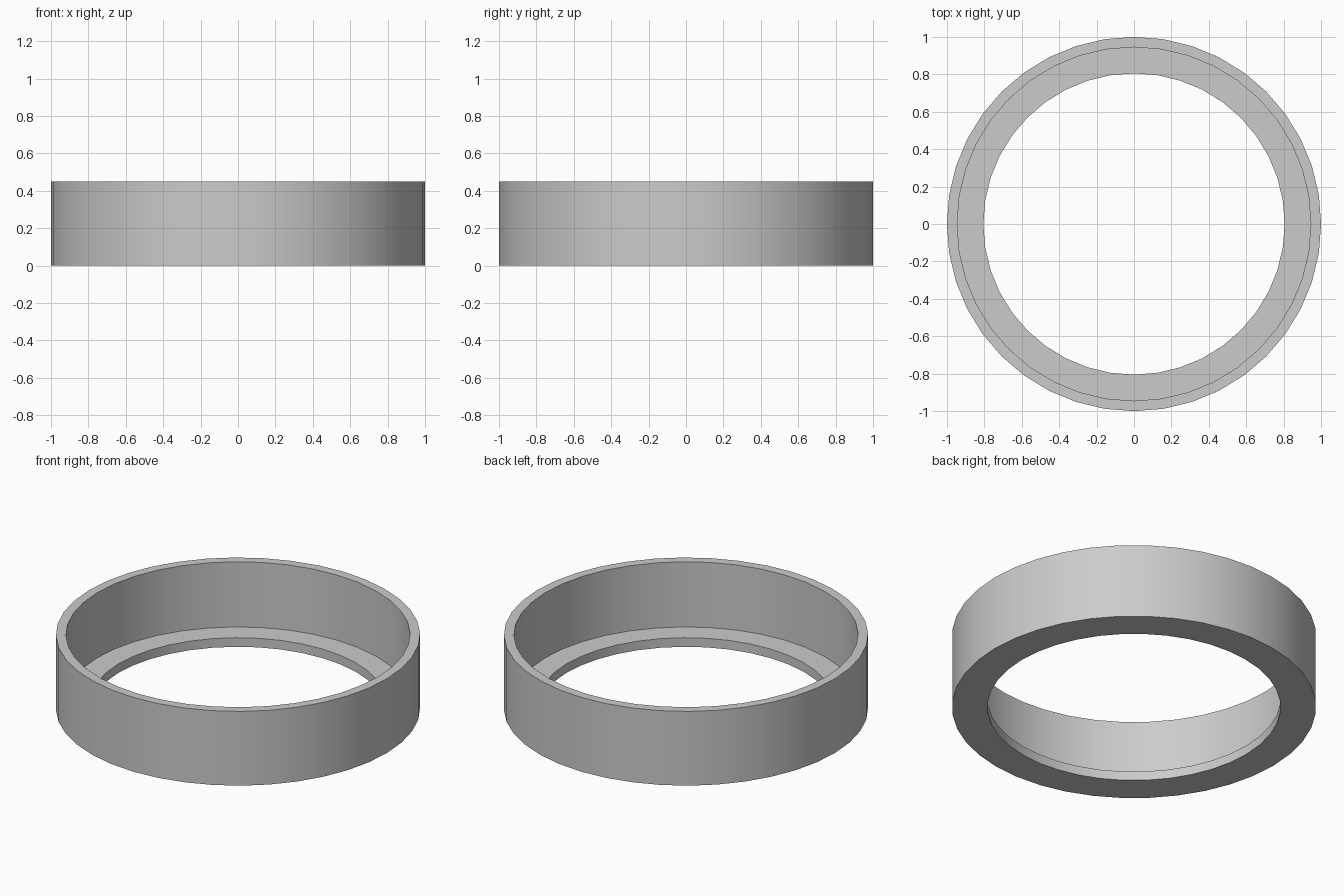
import bpy
import bmesh
from math import radians, tau
from mathutils import Matrix, Vector

SEGMENTS = 40

cube = bpy.data.objects.get("Cube")
if cube:
    bpy.data.objects.remove(cube, do_unlink=True)

# Plain grey material
grey = bpy.data.materials.new("plain_grey")
grey.use_nodes = True
grey.diffuse_color = (0.6, 0.6, 0.6, 1)
grey.node_tree.nodes["Principled BSDF"].inputs["Base Color"].default_value = grey.diffuse_color

# Cross-section of the ring as radius and height: tall wall with a thin inner lip
profile = [(0.805, 0), (1, 0), (1, 0.45), (0.945, 0.45), (0.945, 0.055), (0.805, 0.055)]

# Revolve the closed cross-section around the vertical axis
bm = bmesh.new()
rings = []
for i in range(SEGMENTS):
    turn = Matrix.Rotation(tau * i / SEGMENTS, 3, "Z")
    rings.append([bm.verts.new(turn @ Vector((r, 0, z))) for r, z in profile])
for i, ring in enumerate(rings):
    following = rings[(i + 1) % SEGMENTS]
    for j in range(len(profile)):
        k = (j + 1) % len(profile)
        bm.faces.new((ring[j], following[j], following[k], ring[k]))
bmesh.ops.recalc_face_normals(bm, faces=bm.faces)

mesh = bpy.data.meshes.new("lipped_ring")
bm.to_mesh(mesh)
bm.free()
mesh.materials.append(grey)
ring_object = bpy.data.objects.new("lipped_ring", mesh)
bpy.context.collection.objects.link(ring_object)

# Smooth round walls with crisp rims
bpy.ops.object.select_all(action="DESELECT")
ring_object.select_set(True)
bpy.context.view_layer.objects.active = ring_object
bpy.ops.object.shade_smooth_by_angle(angle=radians(30))
